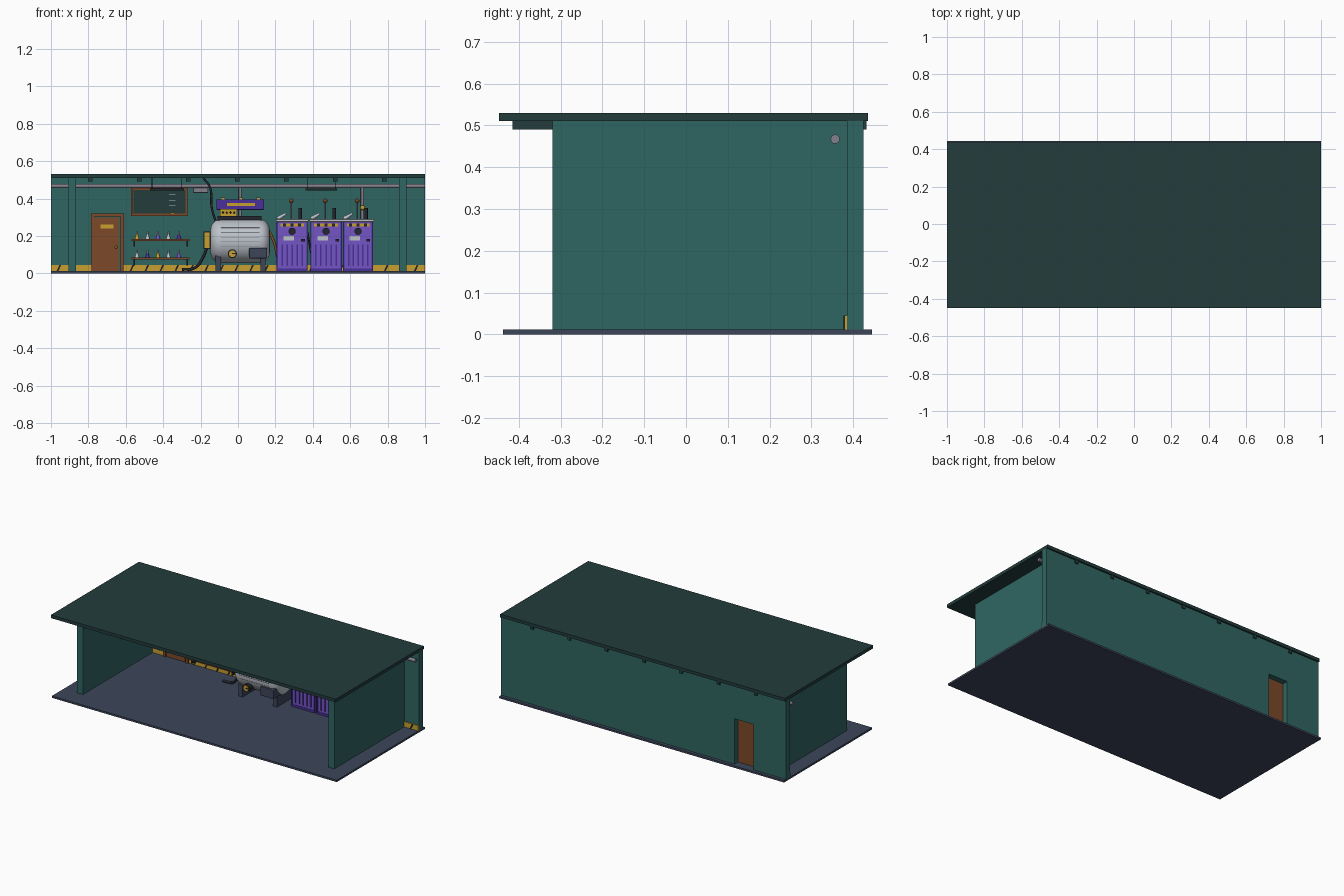
import bpy, bmesh, math
from mathutils import Vector

if "Cube" in bpy.data.objects:
    bpy.data.objects.remove(bpy.data.objects["Cube"], do_unlink=True)


def material(name, hex_code):
    def linear(c):
        return c / 12.92 if c <= .04 else ((c + .055) / 1.055) ** 2.4
    rgb = [linear(int(hex_code[i:i + 2], 16) / 255) for i in (0, 2, 4)]
    mat = bpy.data.materials.new(name)
    mat.use_nodes = True
    mat.diffuse_color = (*rgb, 1)
    mat.node_tree.nodes["Principled BSDF"].inputs["Base Color"].default_value = (*rgb, 1)
    return mat


teal = material("wall teal", "2F6662")
dark_teal = material("roof dark teal", "233C3C")
slate = material("floor slate", "3C465A")
purple = material("cabinet purple", "7355C4")
deep_purple = material("deep purple", "48309A")
brown = material("wood brown", "7C4828")
yellow = material("warning yellow", "C8A030")
pale = material("pale metal", "BCC2CA")
grey = material("pipe grey", "82808C")
black = material("near black", "24262E")


def finish(obj, name, mat, bevel=0, segments=2):
    obj.name = name
    obj.data.materials.append(mat)
    if bevel:
        mod = obj.modifiers.new("rounding", "BEVEL")
        mod.width, mod.segments, mod.limit_method = bevel, segments, "ANGLE"
    return obj


def box(name, x0, x1, y0, y1, z0, z1, mat, bevel=0):
    bpy.ops.mesh.primitive_cube_add(size=1, location=((x0 + x1) / 2, (y0 + y1) / 2, (z0 + z1) / 2))
    obj = bpy.context.object
    obj.scale = (x1 - x0, y1 - y0, z1 - z0)
    bpy.ops.object.transform_apply(location=False, rotation=False, scale=True)
    return finish(obj, name, mat, bevel)


def rod(name, start, end, r, mat, r_end=None, sides=20, bevel=0):
    """Cylinder or cone between two points."""
    a, b = Vector(start), Vector(end)
    bpy.ops.mesh.primitive_cone_add(vertices=sides, radius1=r, radius2=r if r_end is None else r_end,
                                    depth=(b - a).length, location=(a + b) / 2)
    obj = bpy.context.object
    obj.rotation_euler = (b - a).to_track_quat("Z", "Y").to_euler()
    finish(obj, name, mat, bevel, 6)
    bpy.ops.object.shade_smooth_by_angle()
    return obj


def ball(name, centre, r, mat):
    bpy.ops.mesh.primitive_uv_sphere_add(segments=12, ring_count=8, radius=r, location=centre)
    bpy.ops.object.shade_smooth()
    return finish(bpy.context.object, name, mat)


def hose(name, points, r, mat):
    curve = bpy.data.curves.new(name, "CURVE")
    curve.dimensions, curve.bevel_depth, curve.use_fill_caps = "3D", r, True
    spline = curve.splines.new("BEZIER")
    spline.bezier_points.add(len(points) - 1)
    for knot, p in zip(spline.bezier_points, points):
        knot.co = p
        knot.handle_left_type = knot.handle_right_type = "AUTO"
    obj = bpy.data.objects.new(name, curve)
    bpy.context.collection.objects.link(obj)
    curve.materials.append(mat)


def profile(name, outline, y0, y1, mat):
    """Outline in x and z, extruded along y."""
    bm = bmesh.new()
    face = bm.faces.new([bm.verts.new((x, y0, z)) for x, z in outline])
    moved = bmesh.ops.extrude_face_region(bm, geom=[face])["geom"]
    bmesh.ops.translate(bm, vec=(0, y1 - y0, 0), verts=[v for v in moved if isinstance(v, bmesh.types.BMVert)])
    bmesh.ops.recalc_face_normals(bm, faces=bm.faces)
    mesh = bpy.data.meshes.new(name)
    bm.to_mesh(mesh)
    bm.free()
    obj = bpy.data.objects.new(name, mesh)
    bpy.context.collection.objects.link(obj)
    return finish(obj, name, mat)


# Building shell
base = .012
wall = .385
box("floor", -1, 1, -.438, .445, 0, base, slate)
box("roof", -1, 1, -.448, .435, .51, .53, dark_teal)
door_l, door_r, door_top = -.77, -.637, .3
profile("back_wall", [(-1, base), (door_l, base), (door_l, door_top), (door_r, door_top),
                      (door_r, base), (1, base), (1, .51), (-1, .51)], wall, .425, teal)
for side, x in (("right", -.885), ("left", .88)):
    box(side + "_wall", x - .02, x + .02, -.32, wall, base, .51, teal)
for i in range(7):
    x = -.79 + i * .262
    box("roof_beam", x - .011, x + .011, -.415, .432, .49, .512, dark_teal)

# Hazard skirting with slanted stripes
for x0, x1 in ((-1, -.785), (-.61, 1)):
    box("skirting", x0, x1, wall - .006, wall, base, .045, yellow)
    for i in range(int((x1 - x0) / .08)):
        x = x0 + .03 + i * .08
        profile("skirting_stripe", [(x, base), (x + .01, base), (x + .025, .045), (x + .015, .045)],
                wall - .008, wall - .005, black)

# Door and frame
box("door", door_l, door_r, wall - .006, wall + .004, base, door_top, brown)
for x in (-.785, -.627):
    box("door_post", x, x + .017, wall - .014, wall, base, .32, brown)
box("door_lintel", -.785, -.61, wall - .014, wall, .303, .32, brown)
box("door_plate", -.735, -.665, wall - .01, wall - .005, .24, .262, yellow)
ball("door_knob", (-.652, wall - .014, .14), .007, yellow)

# Chalkboard
box("board", -.56, -.28, wall - .008, wall, .315, .45, dark_teal)
for z in (.308, .446):
    box("board_rail", -.572, -.27, wall - .016, wall, z, z + .011, brown)
for x in (-.572, -.281):
    box("board_stile", x, x + .011, wall - .016, wall, .31, .455, brown)
for i in range(3):
    box("chalk_mark", -.37, -.335, wall - .01, wall - .007, .36 + i * .03, .363 + i * .03, pale)
box("chalk", -.36, -.34, wall - .022, wall - .014, .319, .325, yellow)

# Shelves with flasks
flask_colours = (pale, deep_purple, yellow, pale, purple)
for shelf, z in enumerate((.073, .173)):
    box("shelf", -.57, -.26, .31, wall, z, z + .011, brown)
    for x in (-.56, -.275):
        box("shelf_bracket", x, x + .008, .33, wall, z - .03, z, black)
    for i in range(5):
        x, foot = -.54 + i * .056, z + .011
        mat = flask_colours[(i + shelf * 2) % 5]
        rod("flask_body", (x, .345, foot), (x, .345, foot + .025), .013, mat, .005, 12)
        rod("flask_neck", (x, .345, foot + .02), (x, .345, foot + .04), .005, pale, sides=10)

# Wall pipes
rod("main_pipe", (-1, .357, .467), (1, .357, .467), .011, grey)
rod("tank_pipe", (.012, .357, .467), (.012, .357, .26), .008, grey)
rod("cabinet_pipe", (.665, .357, .467), (.665, .357, .28), .009, grey)
ball("cabinet_valve", (.667, .34, .35), .013, yellow)

# Hanging lamps
for x0, x1 in ((-.47, -.29), (.36, .53)):
    box("lamp_bar", x0, x1, .1, .13, .444, .454, black)
    for x in (x0 + .01, x1 - .01):
        rod("lamp_cord", (x, .115, .45), (x, .115, .51), .002, black, sides=6)
box("wall_vent", -.24, -.16, .33, wall, .43, .458, grey, .004)

# Tank
cy, cz, radius = .258, .172, .117
rod("tank", (-.147, cy, cz), (.17, cy, cz), radius, pale, sides=40, bevel=.055)
for i in range(5):
    dz = -.03 + i * .025
    y = cy - math.sqrt(radius ** 2 - dz ** 2)
    box("tank_seam", -.09, .115, y - .002, y + .004, cz + dz, cz + dz + .003, grey)
for x in (-.12, .12):
    box("tank_leg", x, x + .028, cy - .08, cy + .08, base, .095, slate)
rod("gauge_rim", (-.03, .125, .105), (-.03, .2, .105), .024, black)
rod("gauge_face", (-.03, .122, .105), (-.03, .13, .105), .018, yellow)
box("gauge_needle", -.032, -.012, .119, .123, .103, .108, black)
box("tank_panel", .06, .155, .135, .22, .08, .137, slate, .004)
box("tank_top_rail", -.11, .125, cy - .03, cy + .03, .284, .307, black)
box("side_box", -.185, -.148, .22, .3, .13, .225, black)
box("side_box_plate", -.18, -.153, .214, .221, .137, .218, yellow)
hose("floor_hose", [(-.165, .26, .14), (-.19, .27, .08), (-.23, .28, .03), (-.3, .28, .021)], .008, black)
hose("ceiling_hose", [(-.185, .3, .51), (-.15, .29, .46), (-.14, .27, .35), (-.11, cy, .25)], .006, black)

# Sign and control panel above the tank
box("sign", -.115, .14, .3, .35, .34, .395, deep_purple, .004)
box("sign_band", -.06, .09, .296, .301, .36, .375, yellow)
for x in (-.09, .005, .1):
    box("sign_clip", x, x + .02, .3, .34, .394, .405, yellow)
box("control_panel", -.095, -.005, .24, .3, .306, .343, yellow)
for i in range(4):
    ball("control_button", (-.08 + i * .02, .24, .325), .005, black)

# Purple cabinets
front = .24
for x0, x1 in ((.207, .372), (.387, .555), (.562, .722)):
    mid = (x0 + x1) / 2
    box("cabinet", x0, x1, front, wall, base, .277, purple, .004)
    box("cabinet_lid", x0 - .005, x1 + .005, front - .006, wall, .276, .29, pale, .003)
    box("cabinet_band", x0 + .02, x1 - .02, front - .004, front, .25, .268, yellow)
    for i in range(3):
        x = mid - .048 + i * .04
        box("band_mark", x, x + .016, front - .006, front - .003, .25, .268, black)
    rod("cabinet_dial", (mid, front - .012, .225), (mid, front, .225), .019, black)
    box("cabinet_label", mid - .045, mid + .01, front - .004, front, .176, .2, pale)
    box("cabinet_latch", x1 - .035, x1 - .015, front - .012, front, .17, .185, black)
    for i in range(5):
        x = x0 + .025 + i * (x1 - x0 - .058) / 4
        box("cabinet_rib", x, x + .008, front - .005, front, .04, .155, deep_purple)
    for x in (x0, x1 - .007):
        box("cabinet_edge", x, x + .007, front - .003, front + .01, base, .275, deep_purple)
    box("cabinet_plinth", x0, x1, front - .003, front + .01, base, .026, deep_purple)
    rod("lever", (mid - .005, .3, .28), (mid - .005, .3, .385), .005, grey, sides=10)
    ball("lever_knob", (mid - .005, .3, .388), .012, brown)
    rod("exhaust", (mid + .043, .32, .28), (mid + .043, .32, .35), .009, black)
    rod("scoop", (x0 + .005, .27, .292), (x0 + .05, .27, .32), .012, pale, .006)
hose("cabinet_cable", [(.372, .25, .22), (.38, .235, .17), (.39, .25, .11)], .005, black)
hose("cabinet_cable", [(.17, .29, .22), (.195, .27, .16), (.21, .27, .09)], .007, brown)
